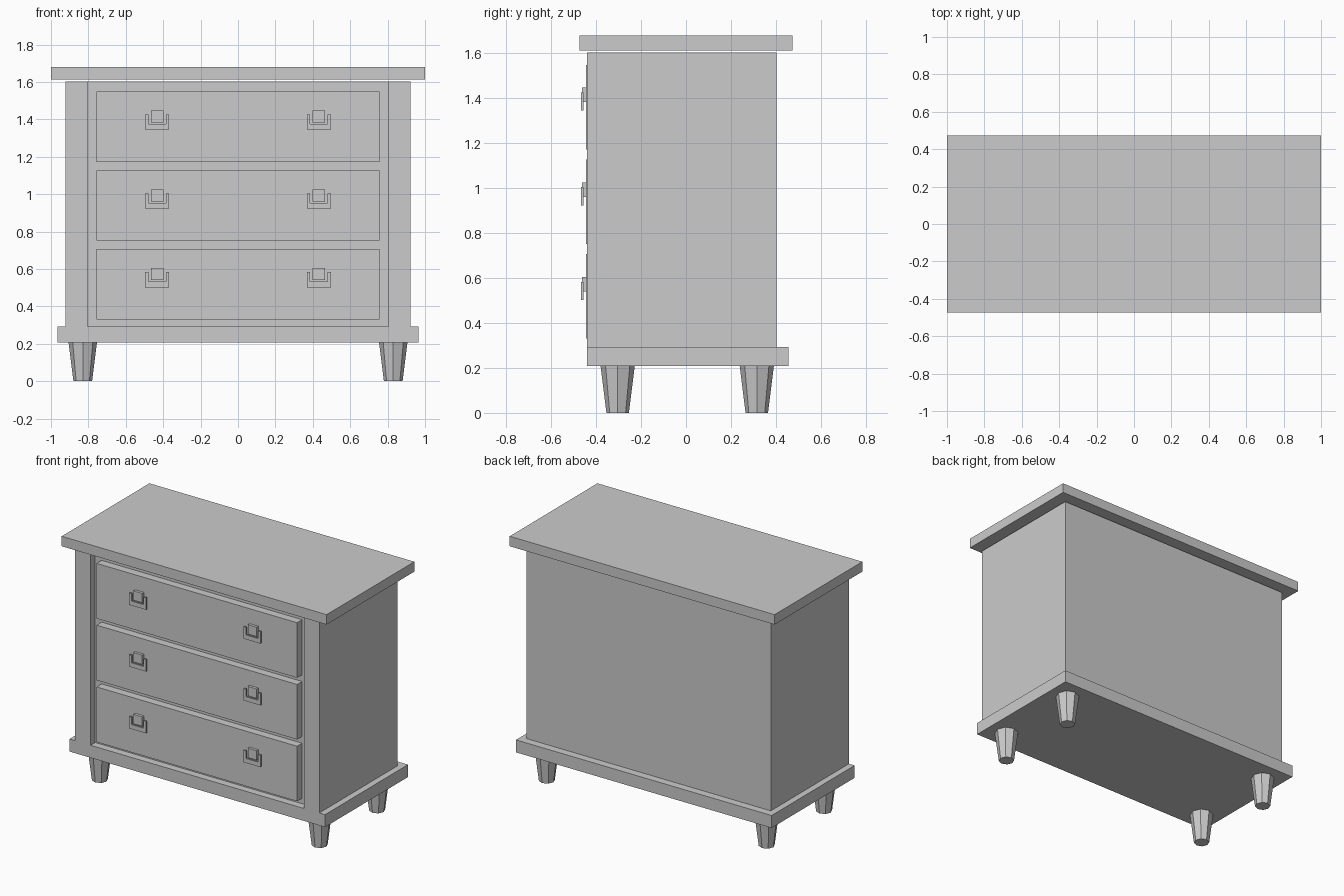
import bpy, bmesh
from mathutils import Matrix

if "Cube" in bpy.data.objects:
    bpy.data.objects.remove(bpy.data.objects["Cube"])

grey = bpy.data.materials.new("plain_grey")
grey.diffuse_color = (0.6, 0.6, 0.6, 1)
grey.use_nodes = True
grey.node_tree.nodes["Principled BSDF"].inputs["Base Color"].default_value = grey.diffuse_color


def finish(name, bm):
    mesh = bpy.data.meshes.new(name)
    bmesh.ops.recalc_face_normals(bm, faces=bm.faces)
    bm.to_mesh(mesh)
    bm.free()
    mesh.materials.append(grey)
    obj = bpy.data.objects.new(name, mesh)
    bpy.context.collection.objects.link(obj)
    return obj


def box(name, x0, x1, y0, y1, z0, z1):
    bm = bmesh.new()
    bmesh.ops.create_cube(bm, size=1)
    for v in bm.verts:
        v.co = (x1 if v.co.x > 0 else x0,
                y1 if v.co.y > 0 else y0,
                z1 if v.co.z > 0 else z0)
    return finish(name, bm)


def prism(name, outline, y0, y1):
    """Extrude an x-z outline from y0 to y1."""
    bm = bmesh.new()
    face = bm.faces.new([bm.verts.new((x, y0, z)) for x, z in outline])
    new = bmesh.ops.extrude_face_region(bm, geom=[face])["geom"]
    bmesh.ops.translate(bm, vec=(0, y1 - y0, 0),
                        verts=[g for g in new if isinstance(g, bmesh.types.BMVert)])
    return finish(name, bm)


# Carcass: top slab, cabinet body and plinth
box("top_slab", -1, 1, -0.473, 0.473, 1.612, 1.68)
box("cabinet_body", -0.922, 0.922, -0.39, 0.402, 0.293, 1.603)
box("plinth", -0.965, 0.965, -0.44, 0.455, 0.208, 0.293)

# Front stiles either side of the recessed drawer bay
for side, x0, x1 in (("left", -0.922, -0.805), ("right", 0.805, 0.922)):
    box(side + "_stile", x0, x1, -0.44, -0.39, 0.293, 1.603)

# Three drawers, each with two knobs and U-shaped pulls
for i in range(3):
    z = 0.518 + 0.4215 * i
    box("drawer_front", -0.757, 0.757, -0.444, -0.39, z - 0.188, z + 0.188)
    for x in (-0.432, 0.432):
        box("handle_knob", x - 0.033, x + 0.033, -0.463, -0.444, z + 0.022, z + 0.086)
        half, arm = 0.064, 0.018
        low, high = z - 0.016, z + 0.065
        prism("handle_pull", [
            (x - half, high), (x - half, low), (x + half, low), (x + half, high),
            (x + half - arm, high), (x + half - arm, low + 0.03),
            (x - half + arm, low + 0.03), (x - half + arm, high)], -0.467, -0.456)

# Tapered eight-sided legs
for x in (-0.83, 0.83):
    for y in (-0.304, 0.315):
        bm = bmesh.new()
        bmesh.ops.create_cone(bm, cap_ends=True, segments=8, radius1=0.05, radius2=0.076,
                              depth=0.208, matrix=Matrix.Translation((x, y, 0.104)))
        finish("leg", bm)
